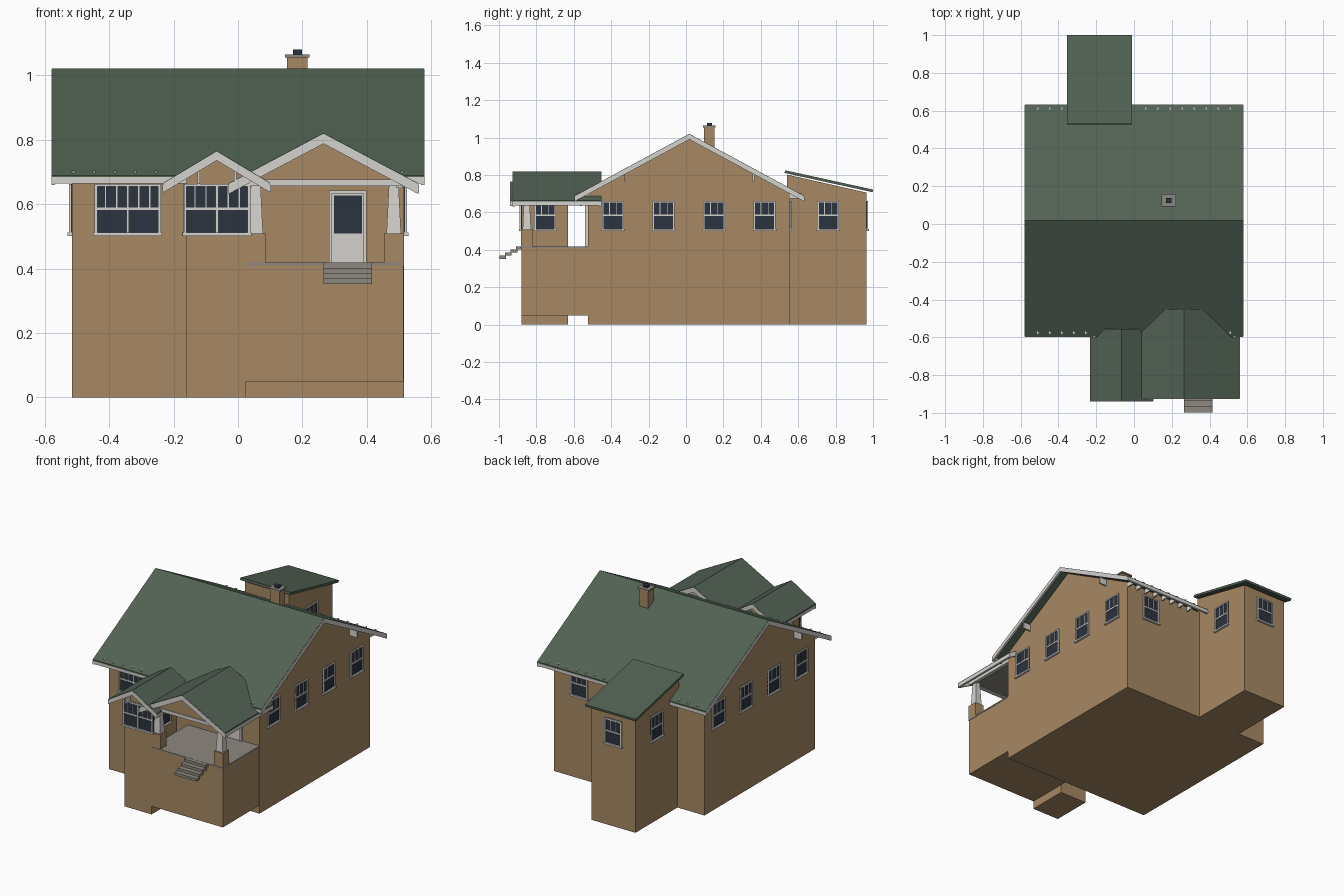
import bpy, bmesh
from math import radians
from mathutils import Matrix, Vector

cube = bpy.data.objects.get("Cube")
if cube:
    bpy.data.objects.remove(cube)


def material(name, r, g, b):
    m = bpy.data.materials.new(name)
    m.use_nodes = True
    m.diffuse_color = (r, g, b, 1)
    m.node_tree.nodes["Principled BSDF"].inputs["Base Color"].default_value = (r, g, b, 1)
    return m


WALL = material("tan_wall", .39, .25, .13)
ROOF = material("green_roof", .085, .122, .088)
TRIM = material("white_trim", .66, .65, .62)
GLASS = material("dark_glass", .025, .033, .05)
STONE = material("grey_concrete", .27, .245, .21)


def finish(name, bm, *mats):
    bmesh.ops.recalc_face_normals(bm, faces=bm.faces[:])
    me = bpy.data.meshes.new(name)
    bm.to_mesh(me)
    bm.free()
    for m in mats:
        me.materials.append(m)
    ob = bpy.data.objects.new(name, me)
    bpy.context.collection.objects.link(ob)
    return ob


def add_box(bm, xs, ys, zs, index=0):
    lo, hi = Vector((xs[0], ys[0], zs[0])), Vector((xs[1], ys[1], zs[1]))
    mat = Matrix.Translation((lo + hi) / 2) @ Matrix.Diagonal((*(hi - lo), 1))
    verts = bmesh.ops.create_cube(bm, size=1, matrix=mat)["verts"]
    for f in verts[0].link_faces[:] + [f for v in verts for f in v.link_faces]:
        f.material_index = index


def box(name, xs, ys, zs, mat):
    bm = bmesh.new()
    add_box(bm, xs, ys, zs)
    return finish(name, bm, mat)


def prism(name, pts, axis, a, b, mat):
    """Extrude a (horizontal, z) profile along the x or y axis from a to b."""
    bm = bmesh.new()
    place = (lambda u, v, t: (t, u, v)) if axis == "x" else (lambda u, v, t: (u, t, v))
    face = bm.faces.new([bm.verts.new(place(u, v, a)) for u, v in pts])
    ext = bmesh.ops.extrude_face_region(bm, geom=[face])["geom"]
    move = Vector(place(0, 0, b - a))
    bmesh.ops.translate(bm, vec=move, verts=[g for g in ext if isinstance(g, bmesh.types.BMVert)])
    return finish(name, bm, mat)


def gable_roof(name, axis, mid, half, ridge, slope, a, b, rake):
    """Green gable sheet with white rake boards at both ends and fascia at the eaves."""
    eave = ridge - slope * half

    def chevron(drop, thick):
        top = [(mid - half, eave - drop), (mid, ridge - drop), (mid + half, eave - drop)]
        return top + [(u, v + drop - thick) for u, v in reversed(top)]
    prism(name, chevron(0, .012), axis, a, b, ROOF)
    for label, s, e in (("start", a - .002, a + .01), ("end", b - .01, b + .002)):
        prism(f"{name}_rake_{label}", chevron(.002, rake), axis, s, e, TRIM)
    for label, s in (("low", -1), ("high", 1)):
        u = sorted((mid + s * (half - .012), mid + s * (half + .002)))
        spans = ((a, b), u) if axis == "x" else (u, (a, b))
        box(f"{name}_fascia_{label}", *spans, (eave - rake + .005, eave - .006), TRIM)


def window(name, x, y, turn, width, lights, halves=1):
    """Upper sash split into lights over a lower sash; local -y points out of the wall."""
    bm = bmesh.new()
    w, z0, z1, zm = width / 2, .505, .662, .585
    add_box(bm, (-w, w), (-.003, .004), (z0, z1), 1)
    for s in (-1, 1):
        add_box(bm, sorted((s * w, s * (w - .009))), (-.009, .004), (z0, z1))
    add_box(bm, (-w, w), (-.009, .004), (z1 - .008, z1))
    add_box(bm, (-w, w), (-.007, .004), (zm - .004, zm + .004))
    add_box(bm, (-w - .004, w + .004), (-.013, .004), (z0 - .004, z0 + .006))
    for i in range(1, lights):
        u = -w + width * i / lights
        add_box(bm, (u - .002, u + .002), (-.006, .004), (zm, z1))
    if halves == 2:
        add_box(bm, (-.004, .004), (-.008, .004), (z0, z1))
    ob = finish(name, bm, TRIM, GLASS)
    ob.location = (x, y, 0)
    ob.rotation_euler.z = radians(turn)


# Main house: foundation, gabled storey and roof
box("foundation", (-.515, .515), (-.525, .555), (0, .42), WALL)
prism("main_walls", [(-.525, .42), (.555, .42), (.555, .705), (.017, 1.0), (-.525, .705)],
      "x", -.515, .515, WALL)
gable_roof("main_roof", "x", .018, .613, 1.02, .54, -.577, .577, .03)

# Rafter tails poking through the eaves
for i in range(17):
    x = -.51 + i * .0637
    if x < -.22 or x > .48:
        box(f"front_rafter_{i}", (x - .004, x + .004), (-.583, -.52), (.675, .703), TRIM)
    if x < -.36 or x > .01:
        box(f"back_rafter_{i}", (x - .004, x + .004), (.55, .62), (.675, .703), TRIM)

# Brackets under the side gables
for s in (-1, 1):
    for y in (-.325, .36):
        box("gable_bracket", sorted((s * .51, s * .565)), (y - .005, y + .005), (.765, .805), TRIM)

# Rear wing with a shed roof
box("rear_foundation", (-.33, -.03), (.54, .965), (0, .42), WALL)
prism("rear_walls", [(.54, .42), (.965, .42), (.965, .706), (.54, .802)], "x", -.33, -.03, WALL)
prism("rear_roof", [(.53, .825), (1, .722), (.998, .708), (.527, .811)], "x", -.355, -.01, ROOF)

# Front bay
prism("bay_walls", [(-.16, 0), (.025, 0), (.025, .695), (-.067, .752), (-.16, .695)],
      "y", -.88, -.63, WALL)
gable_roof("bay_roof", "y", -.066, .166, .765, .6, -.938, -.557, .03)
for x in (-.122, -.008):
    box("bay_bracket", (x - .004, x + .004), (-.93, -.88), (.662, .71), TRIM)

# Porch base, floor and ceiling
box("porch_base", (.025, .513), (-.88, -.525), (.05, .41), WALL)
box("porch_floor", (.025, .515), (-.884, -.525), (.41, .419), STONE)
box("porch_ceiling", (.03, .51), (-.875, -.525), (.66, .666), STONE)

# Porch piers, tapered columns, beams and gable
for label, x in (("left", .055), ("right", .483)):
    box(f"{label}_pier", (x - .031, x + .031), (-.882, -.82), (.419, .508), WALL)
    bm = bmesh.new()
    bmesh.ops.create_cone(bm, cap_ends=True, segments=4, radius1=.032, radius2=.021, depth=.156,
                          matrix=Matrix.Translation((x, -.851, .585)) @ Matrix.Rotation(radians(45), 4, "Z"))
    finish(f"{label}_column", bm, TRIM)
box("porch_front_beam", (.03, .51), (-.887, -.86), (.656, .676), TRIM)
box("porch_side_beam", (.49, .512), (-.88, -.525), (.65, .672), TRIM)
prism("porch_gable", [(.03, .674), (.505, .674), (.265, .802)], "y", -.882, -.865, WALL)
gable_roof("porch_roof", "y", .265, .294, .82, .53, -.925, -.455, .033)

# Front steps
for i in range(4):
    y, z = -.998 + i * .03, .352 + i * .0165
    box(f"step_{i}", (.265, .415), (y, y + .036), (z, z + .0168), STONE)

# Door with a tall glass light
box("door", (.285, .398), (-.531, -.52), (.419, .642), TRIM)
box("door_glass", (.297, .384), (-.534, -.525), (.508, .626), GLASS)
for x in (.287, .394):
    box("door_jamb", (x - .005, x + .005), (-.54, -.52), (.419, .642), TRIM)
box("door_head", (.282, .399), (-.54, -.52), (.632, .642), TRIM)

# Windows
window("front_window", -.342, -.525, 0, .206, 6, 2)
window("bay_window", -.065, -.88, 0, .206, 6, 2)
for label, turn, s in (("left", 90, 1), ("right", -90, -1)):
    for y in (-.39, -.12, .15, .42):
        window(f"{label}_window", s * .515, y, turn, .118, 3)
    window(f"rear_{label}_window", -.18 + s * .15, .76, turn, .118, 3)
    window(f"bay_{label}_window", -.0675 + s * .0925, -.753, turn, .118, 3)
window("rear_window", -.18, .965, 180, .118, 3)
window("back_window", .34, .555, 180, .118, 3)

# Chimney
box("chimney", (.152, .216), (.097, .152), (.9, 1.055), WALL)
box("chimney_cap", (.146, .222), (.092, .158), (1.055, 1.064), STONE)
box("chimney_flue", (.17, .198), (.112, .138), (1.06, 1.079), GLASS)
